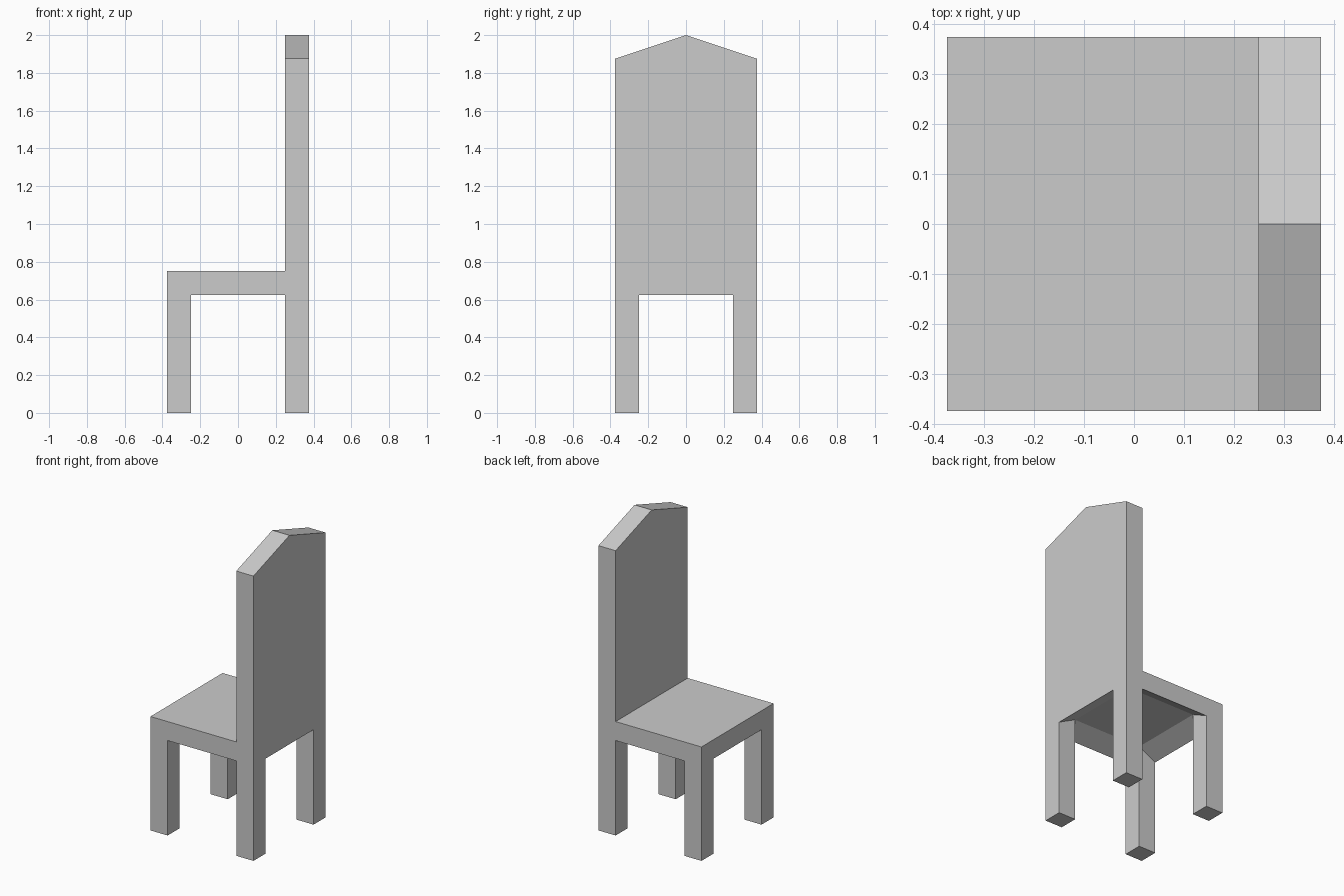
import bpy, bmesh

if "Cube" in bpy.data.objects:
    bpy.data.objects.remove(bpy.data.objects["Cube"])

H = 0.375        # half width of the chair
I = 0.25         # inner side of legs and back
Z0, Z1, ZU = 0.625, 0.75, 0.6875   # seat rim bottom, seat top, recessed underside


def turn(p, k):
    x, y, z = p
    for _ in range(k):
        x, y = -y, x
    return (x, y, z)


def make(name, faces):
    bm = bmesh.new()
    for f in faces:
        bm.faces.new([bm.verts.new(p) for p in f])
    bmesh.ops.remove_doubles(bm, verts=bm.verts, dist=1e-5)
    me = bpy.data.meshes.new(name)
    bm.to_mesh(me)
    bm.free()
    ob = bpy.data.objects.new(name, me)
    bpy.context.collection.objects.link(ob)
    return ob


# Seat: top, four rim walls and a recessed underside with sloped borders
wall = [(-H, -H, Z0), (-I, -H, Z0), (I, -H, Z0), (H, -H, Z0), (H, -H, Z1), (-H, -H, Z1)]
slope = [(-I, -I, ZU), (I, -I, ZU), (I, -H, Z0), (-I, -H, Z0)]
faces = [[(-H, -H, Z1), (I, -H, Z1), (I, H, Z1), (-H, H, Z1)],
         [(-I, I, ZU), (I, I, ZU), (I, -I, ZU), (-I, -I, ZU)]]
for k in range(4):
    faces.append([turn(p, k) for p in wall])
    faces.append([turn(p, k) for p in slope])
make("seat", faces)

# Legs: square posts whose inner corner rises to the recessed underside
corners = [(-H, -H, Z0), (-I, -H, Z0), (-I, -I, ZU), (-H, -I, Z0)]
names = ["front_left_leg", "front_right_leg", "back_right_leg", "back_left_leg"]
for k, name in enumerate(names):
    top = [turn(p, k) for p in corners]
    foot = [(x, y, 0) for x, y, z in top]
    sides = [[foot[i], foot[(i + 1) % 4], top[(i + 1) % 4], top[i]] for i in range(4)]
    make(name, sides + [foot[::-1]])

# Backrest: gabled profile, open where it meets the seat
profile = [(-H, Z1), (H, Z1), (H, 1.875), (0, 2.0), (-H, 1.875)]
rear = [(H, y, z) for y, z in profile]
front = [(I, y, z) for y, z in profile]
sides = [[rear[i], front[i], front[(i + 1) % 5], rear[(i + 1) % 5]] for i in range(1, 5)]
make("backrest", [rear, front[::-1]] + sides)
